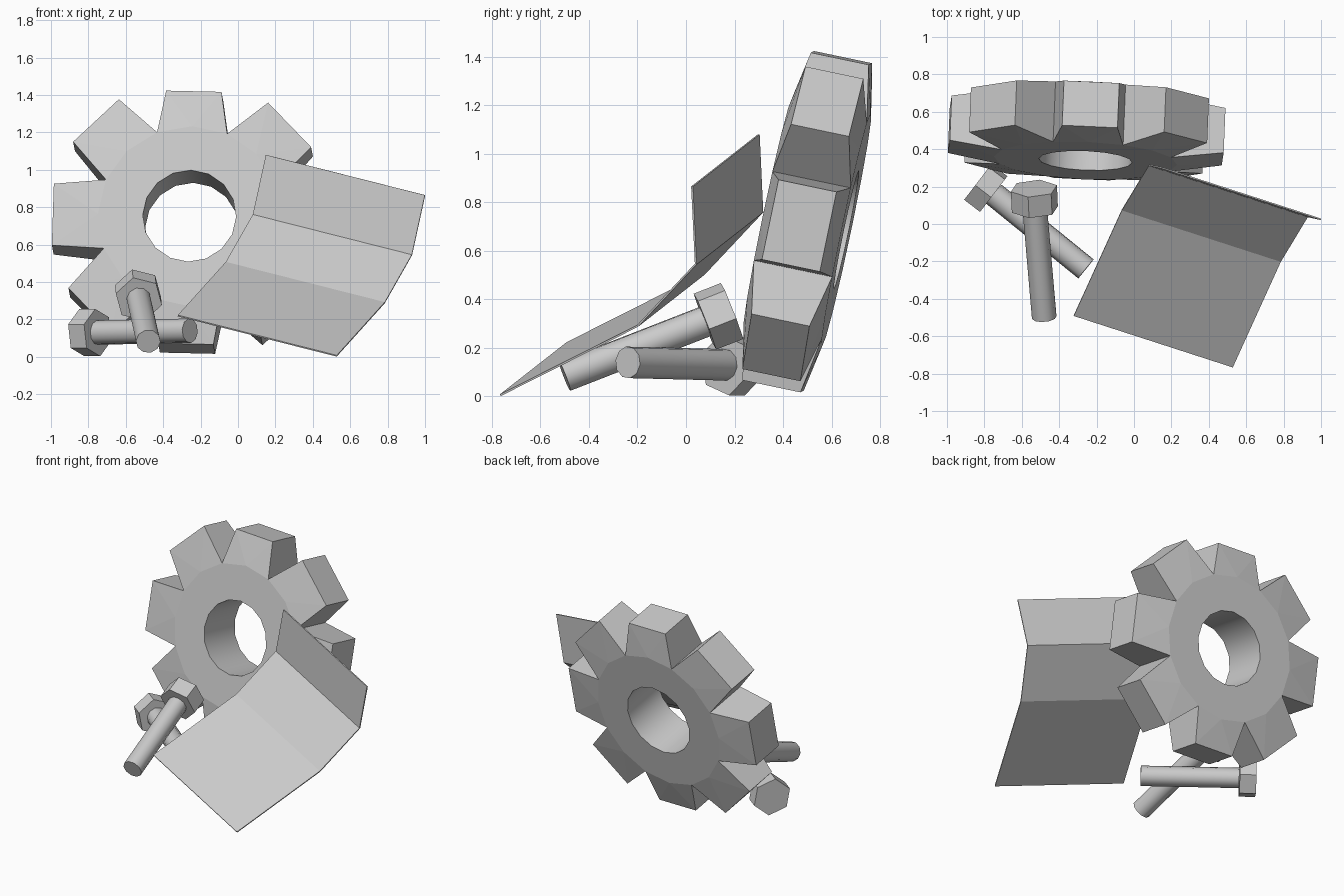
import bpy, bmesh
from math import cos, sin, radians, pi
from mathutils import Matrix, Vector

cube = bpy.data.objects.get("Cube")
if cube:
    bpy.data.objects.remove(cube)

GREY = (0.6, 0.6, 0.6, 1)
grey = bpy.data.materials.new("plain grey")
grey.use_nodes = True
grey.diffuse_color = GREY
grey.node_tree.nodes["Principled BSDF"].inputs["Base Color"].default_value = GREY


def finish(name, bm):
    bmesh.ops.recalc_face_normals(bm, faces=bm.faces)
    mesh = bpy.data.meshes.new(name)
    bm.to_mesh(mesh)
    bm.free()
    mesh.materials.append(grey)
    obj = bpy.data.objects.new(name, mesh)
    bpy.context.collection.objects.link(obj)
    return obj


# Leaning gear: a 16-sided ring whose teeth each span two sides
def gear():
    bm = bmesh.new()
    n, hole_r, ring_r = 16, 0.25, 0.49
    start = radians(-24.3)

    def ring(radius, y):
        return [bm.verts.new((radius * cos(start + 2 * pi * i / n), y,
                              radius * sin(start + 2 * pi * i / n))) for i in range(n)]

    sides = [(ring(hole_r, y), ring(ring_r, y)) for y in (-0.165, 0.165)]
    for i in range(n):
        j = (i + 1) % n
        for inner, outer in sides:
            bm.faces.new((inner[i], inner[j], outer[j], outer[i]))
        (front, _), (back, _) = sides
        bm.faces.new((front[i], front[j], back[j], back[i])).smooth = True

    for t in range(8):
        upright = t % 4 == 2
        reach, half = (0.69, 0.148) if upright else (0.733, 0.168)
        angle = start + 2 * pi * (2 * t + 1) / n
        out = Vector((cos(angle), 0, sin(angle)))
        across = Vector((-sin(angle), 0, cos(angle)))
        tips = []
        for (_, outer), y in zip(sides, (-0.122, 0.122)):
            a, mid, b = (outer[(2 * t + k) % n] for k in range(3))
            depth = Vector((0, y, 0))
            p, q = (bm.verts.new(out * reach + across * s * half + depth) for s in (-1, 1))
            for tri in ((a, mid, p), (mid, q, p), (mid, b, q)):
                bm.faces.new(tri)
            tips.append((a, p, q, b))
        # tooth flanks and tip
        for k in range(3):
            bm.faces.new((tips[0][k], tips[0][k + 1], tips[1][k + 1], tips[1][k]))

    axis = Vector((0.04, 0.978, -0.205)).normalized()
    right = axis.cross((0, 0, 1)).normalized()
    right = (Vector((1, 0, 0)) - axis * axis.x).normalized()
    up = right.cross(axis)
    turn = Matrix((right, axis, up)).transposed().to_4x4()
    bm.transform(Matrix.Translation((-0.253, 0.50, 0.72)) @ turn)
    finish("gear", bm)


# Hexagon-headed bolts
def bolt(name, top, neck, end, spin):
    top, neck, end = Vector(top), Vector(neck), Vector(end)
    bm = bmesh.new()
    for a, b, radius, count in ((top, neck, 0.128, 6), (neck, end, 0.066, 10)):
        turn = (b - a).to_track_quat('Z', 'Y').to_matrix().to_4x4()
        place = Matrix.Translation((a + b) / 2) @ turn @ Matrix.Rotation(radians(spin), 4, 'Z')
        made = bmesh.ops.create_cone(bm, cap_ends=True, segments=count, radius1=radius,
                                     radius2=radius, depth=(b - a).length, matrix=place)
        if count > 6:
            for face in {f for v in made["verts"] for f in v.link_faces}:
                face.smooth = len(face.verts) == 4
    finish(name, bm)


# Thin sheet folded along two creases
def sheet():
    bm = bmesh.new()
    profile = [(0.15, 0.30, 1.08), (0.08, 0.315, 0.76), (-0.065, 0.075, 0.505), (-0.322, -0.49, 0.22)]
    width = Vector((0.85, -0.275, -0.215))
    rows = [(bm.verts.new(p), bm.verts.new(Vector(p) + width)) for p in profile]
    for (a, b), (c, d) in zip(rows, rows[1:]):
        bm.faces.new((a, c, d, b))
    obj = finish("folded_sheet", bm)
    solid = obj.modifiers.new("thickness", 'SOLIDIFY')
    solid.thickness = 0.008
    solid.offset = 0


gear()
bolt("lying_bolt", (-0.835, 0.225, 0.13), (-0.75, 0.16, 0.13), (-0.257, -0.24, 0.14), 10)
bolt("leaning_bolt", (-0.535, 0.19, 0.352), (-0.53, 0.078, 0.308), (-0.48, -0.50, 0.083), 15)
sheet()
